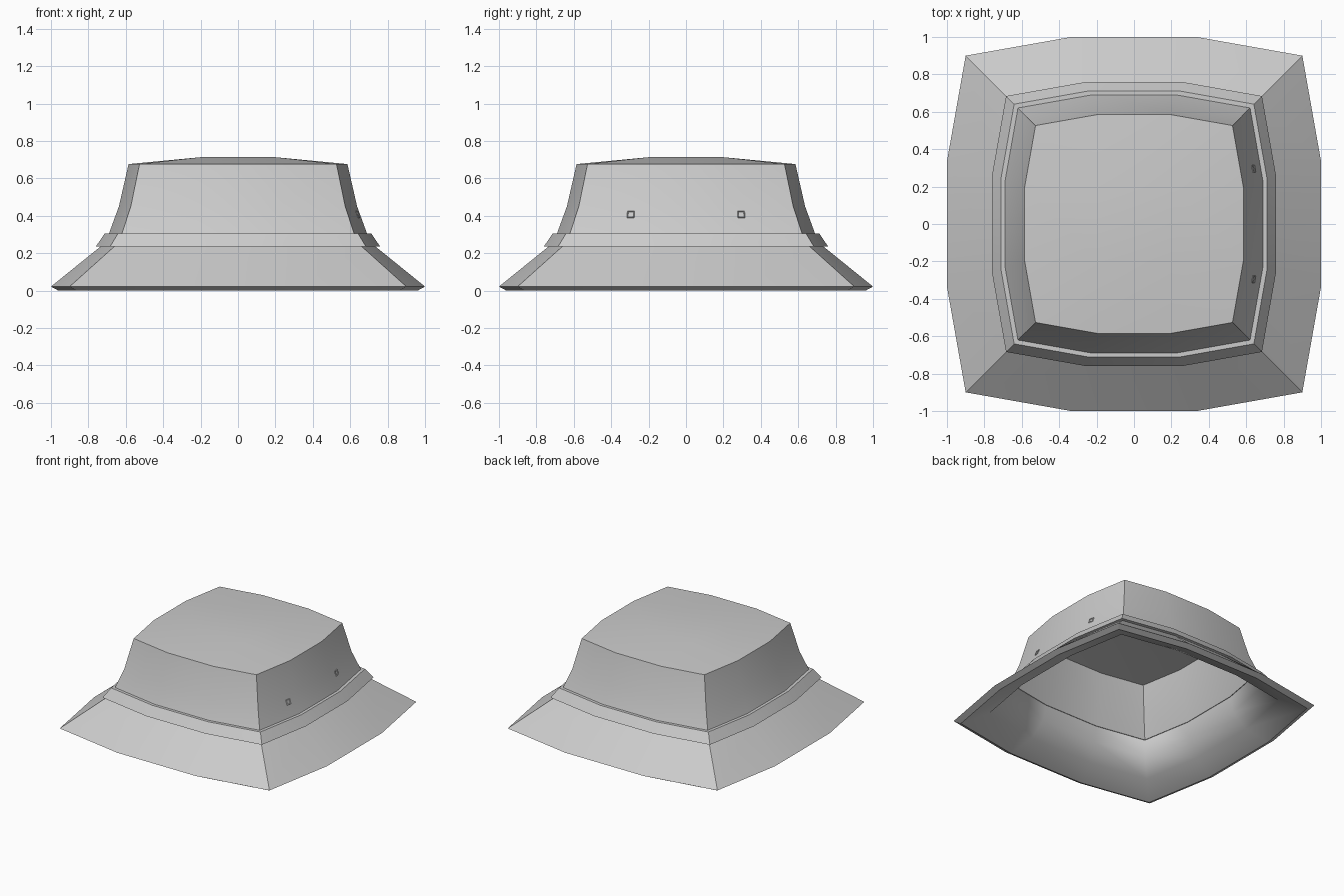
import bpy, bmesh, math
from mathutils import Vector

old = bpy.data.objects.get("Cube")
if old:
    bpy.data.objects.remove(old, do_unlink=True)

grey = bpy.data.materials.new("grey_cloth")
grey.use_nodes = True
colour = (0.6, 0.6, 0.6, 1)
grey.diffuse_color = colour
grey.node_tree.nodes["Principled BSDF"].inputs["Base Color"].default_value = colour


def ring(bm, size, z):
    """Rounded square of twelve points; every third one is a corner."""
    verts = []
    for k in range(4):
        turn = k * math.pi / 2
        ca, sa = round(math.cos(turn)), round(math.sin(turn))
        for x, y in ((0.9, 0.9), (0.335, 1), (-0.335, 1)):
            verts.append(bm.verts.new((size * (x * ca - y * sa),
                                       size * (x * sa + y * ca), z)))
    return verts


def dome_cap(bm, rim, size, z):
    """Close a ring with a three by three patch raised in the middle."""
    m = 0.335 * size
    mid = [bm.verts.new((x * m, y * m, z)) for x, y in ((1, 1), (-1, 1), (-1, -1), (1, -1))]
    for k in range(4):
        bm.faces.new((rim[3 * k], rim[3 * k + 1], mid[k], rim[3 * k - 1]))
        bm.faces.new((rim[3 * k + 1], rim[3 * k + 2], mid[(k + 1) % 4], mid[k]))
    bm.faces.new(mid)


def shell(name, profile, cap_rise=0, inside=False):
    """Loft rings of (half width, height); inside shells face in and shade softly."""
    bm = bmesh.new()
    rings = [ring(bm, s, z) for s, z in profile]
    for a, b in zip(rings, rings[1:]):
        for i in range(12):
            j = (i + 1) % 12
            bm.faces.new((a[i], a[j], b[j], b[i]))
    if cap_rise:
        size, z = profile[-1]
        dome_cap(bm, rings[-1], size, z + cap_rise)
    if inside:
        bmesh.ops.reverse_faces(bm, faces=bm.faces[:])
    bm.normal_update()
    for f in bm.faces:
        f.smooth = True
    for e in bm.edges:
        if len(e.link_faces) == 2:
            e.smooth = inside or e.calc_face_angle() < math.radians(30)
    mesh = bpy.data.meshes.new(name)
    bm.to_mesh(mesh)
    bm.free()
    mesh.materials.append(grey)
    obj = bpy.data.objects.new(name, mesh)
    bpy.context.collection.objects.link(obj)


# Sloping brim, overlapping band and thin tapered crown, open from below
shell("brim", [(0.96, 0), (1, 0.022), (0.735, 0.236)])
shell("hat_band", [(0.725, 0.236), (0.76, 0.236), (0.712, 0.307), (0.685, 0.307)])
shell("crown", [(0.69, 0.305), (0.637, 0.45), (0.585, 0.677)], cap_rise=0.037)

# Soft underside of the brim, curving up to the foot of the crown
shell("brim_underside", [(0.96, 0), (0.8, 0.075), (0.71, 0.19), (0.69, 0.305)], inside=True)

# Pair of small square vent eyelets on the left side
for side, label in ((1, "back"), (-1, "front")):
    normal = Vector((1, side * 0.185, 0.38)).normalized()
    bpy.ops.mesh.primitive_torus_add(
        major_segments=4, minor_segments=4, major_radius=0.024, minor_radius=0.005,
        location=(0.638, side * 0.295, 0.408))
    eyelet = bpy.context.object
    eyelet.name = label + "_eyelet"
    for v in eyelet.data.vertices:
        v.co.xy = ((v.co.x - v.co.y) * 0.7071, (v.co.x + v.co.y) * 0.7071)
    eyelet.rotation_euler = normal.to_track_quat("Z", "Y").to_euler()
    eyelet.data.materials.append(grey)
